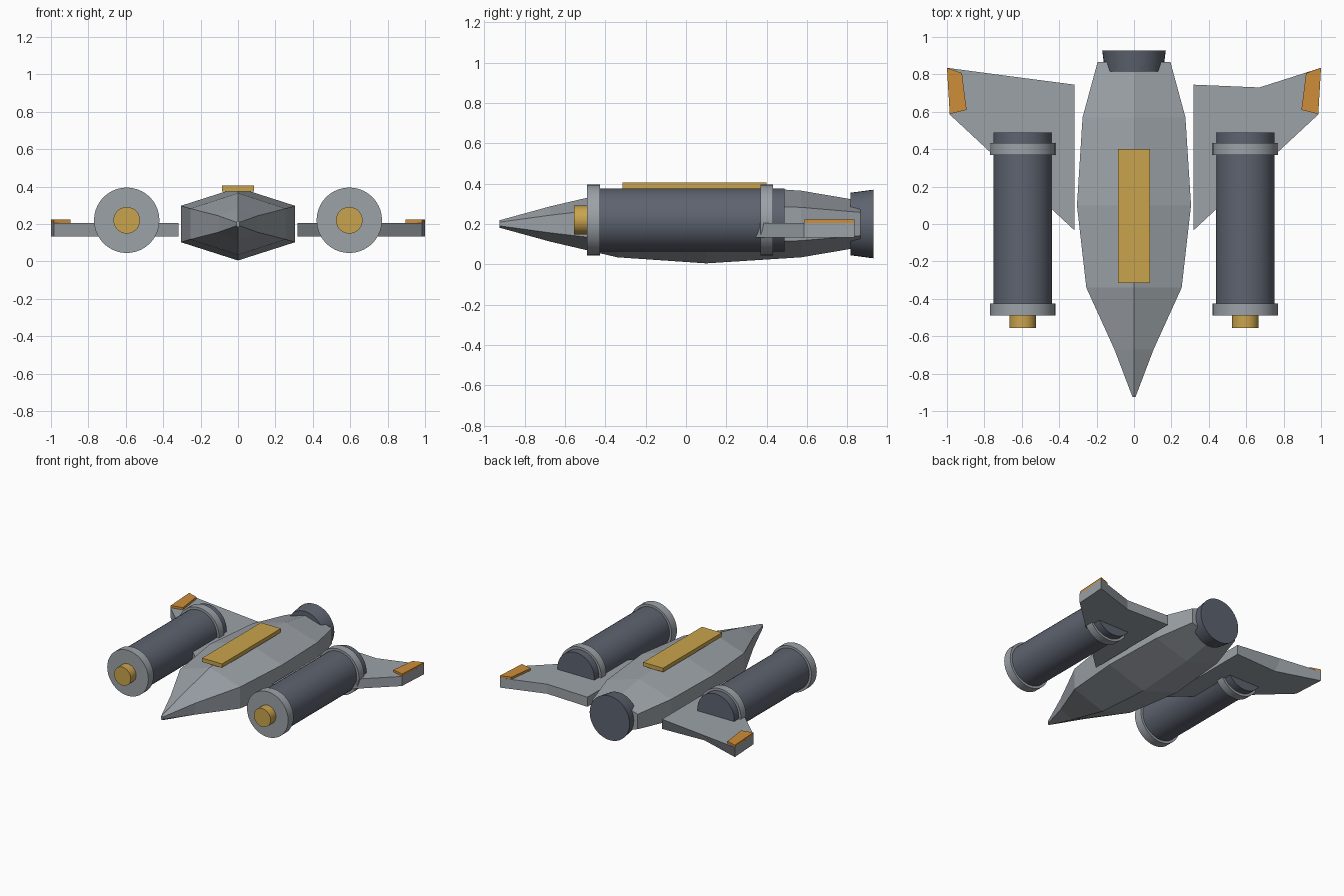
import bpy
import bmesh
import math
from mathutils import Matrix

cube = bpy.data.objects.get("Cube")
if cube:
    bpy.data.objects.remove(cube, do_unlink=True)


def make_material(name, r, g, b):
    mat = bpy.data.materials.new(name)
    mat.use_nodes = True
    mat.diffuse_color = (r, g, b, 1)
    mat.node_tree.nodes["Principled BSDF"].inputs["Base Color"].default_value = (r, g, b, 1)
    return mat


GRAY = make_material("light gray", 0.33, 0.36, 0.39)
DARK = make_material("dark slate", 0.11, 0.125, 0.16)
GOLD = make_material("gold", 0.59, 0.37, 0.075)
ORANGE = make_material("orange", 0.61, 0.27, 0.04)


def finish(name, bm, mat, smooth=False):
    bmesh.ops.recalc_face_normals(bm, faces=bm.faces)
    mesh = bpy.data.meshes.new(name)
    bm.to_mesh(mesh)
    bm.free()
    mesh.materials.append(mat)
    obj = bpy.data.objects.new(name, mesh)
    bpy.context.collection.objects.link(obj)
    if smooth:
        bpy.ops.object.select_all(action="DESELECT")
        obj.select_set(True)
        bpy.context.view_layer.objects.active = obj
        bpy.ops.object.shade_smooth_by_angle(angle=math.radians(35))
    return obj


def loft(name, rings, mat):
    """Skin a closed shape over rings with equal point counts."""
    bm = bmesh.new()
    loops = [[bm.verts.new(p) for p in ring] for ring in rings]
    count = len(loops[0])
    for a, b in zip(loops, loops[1:]):
        for i in range(count):
            j = (i + 1) % count
            bm.faces.new((a[i], a[j], b[j], b[i]))
    bm.faces.new(loops[0])
    bm.faces.new(loops[-1])
    return finish(name, bm, mat)


def tube(name, x, z, y0, y1, r0, r1, mat):
    """Capped cylinder or cone lying along y."""
    bm = bmesh.new()
    turn = Matrix.Translation((x, (y0 + y1) / 2, z)) @ Matrix.Rotation(-math.pi / 2, 4, "X")
    bmesh.ops.create_cone(bm, cap_ends=True, segments=40, radius1=r0, radius2=r1,
                          depth=y1 - y0, matrix=turn)
    return finish(name, bm, mat, smooth=True)


def slab(name, bottom, top, z0, z1, mat):
    return loft(name, [[(x, y, z0) for x, y in bottom], [(x, y, z1) for x, y in top]], mat)


# Fuselage: six-sided sections (y, half width, half height)
MID = 0.2
stations = [(-0.925, 0.008, 0.018), (-0.67, 0.105, 0.088), (-0.34, 0.255, 0.165),
            (0.1, 0.305, 0.195), (0.57, 0.275, 0.165), (0.865, 0.195, 0.115)]
hexagon = [(0, 1), (1, 0.5), (1, -0.5), (0, -1), (-1, -0.5), (-1, 0.5)]
loft("fuselage", [[(u * w, y, MID + v * h) for u, v in hexagon] for y, w, h in stations], GRAY)

# Top panel and tail nozzle
panel = [(-0.085, -0.315), (0.085, -0.315), (0.085, 0.4), (-0.085, 0.4)]
slab("top_panel", panel, panel, 0.375, 0.405, GOLD)
tube("tail_nozzle", 0, MID, 0.815, 0.928, 0.155, 0.17, DARK)

# Wings, tip plates and engines on both sides
wing = [(0.317, -0.035), (0.985, 0.585), (1.0, 0.835), (0.67, 0.73), (0.317, 0.745)]
tip = [(0.985, 0.588), (1.0, 0.835), (0.92, 0.807), (0.895, 0.61)]
for side, s in (("left", 1), ("right", -1)):
    lower = [(s * x, y) for x, y in wing]
    upper = list(lower)
    if s < 0:
        # This wing's upper trailing edge runs straight
        upper[3] = (s * 0.67, 0.791)
    slab(side + "_wing", lower, upper, 0.132, 0.206, GRAY)
    plate = [(s * x, y) for x, y in tip]
    slab(side + "_wing_tip_plate", plate, plate, 0.2, 0.223, ORANGE)

    x, z = s * 0.595, 0.22
    tube(side + "_engine_body", x, z, -0.48, 0.488, 0.157, 0.157, DARK)
    tube(side + "_engine_front_ring", x, z, -0.49, -0.425, 0.175, 0.175, GRAY)
    tube(side + "_engine_rear_ring", x, z, 0.37, 0.432, 0.175, 0.175, GRAY)
    tube(side + "_engine_cap", x, z, -0.555, -0.48, 0.071, 0.071, GOLD)
